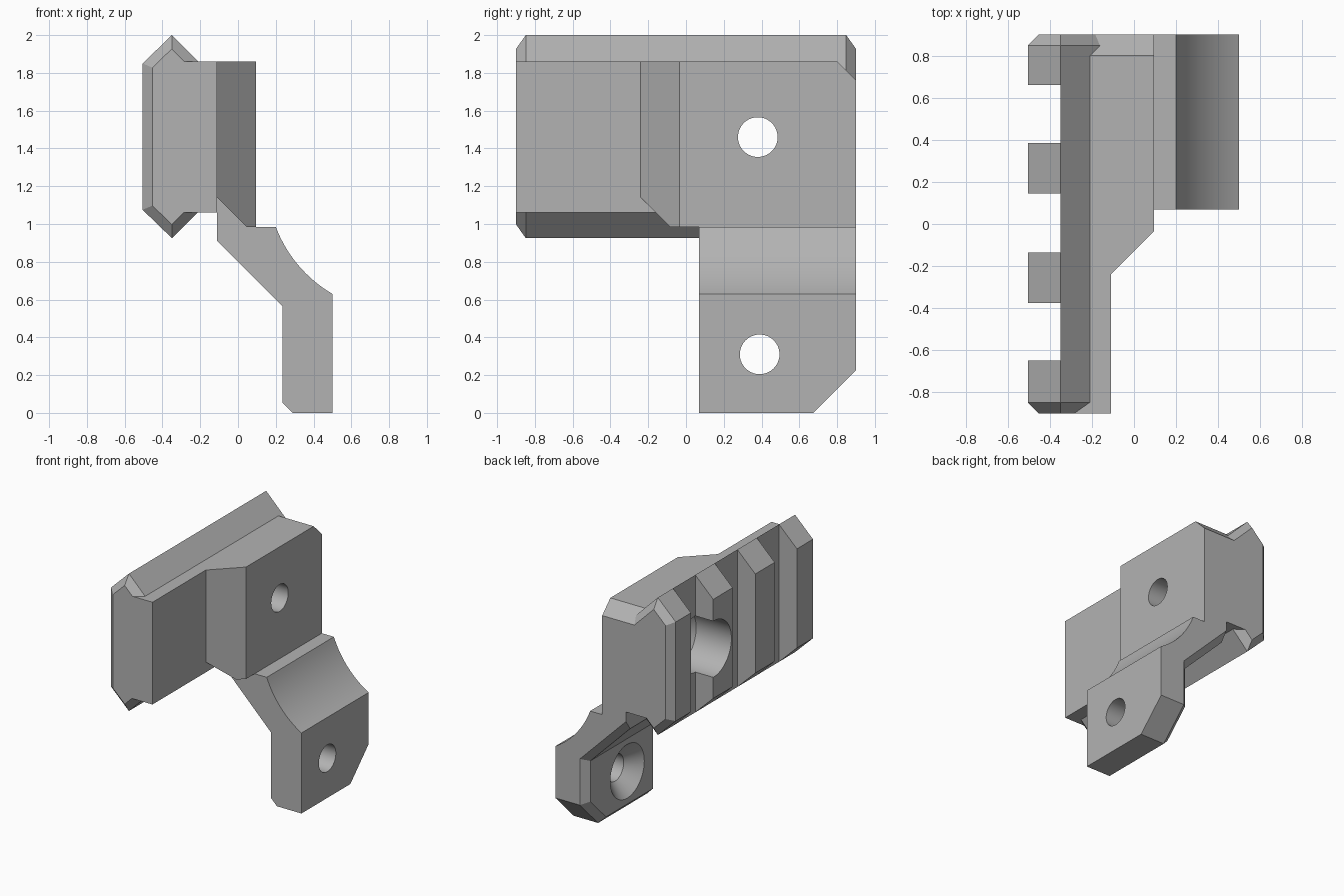
import bpy, bmesh, math
from mathutils import Vector, Matrix

cube = bpy.data.objects.get("Cube")
if cube:
    bpy.data.objects.remove(cube, do_unlink=True)

grey = bpy.data.materials.new("plain grey")
grey.use_nodes = True
colour = (0.45, 0.45, 0.45, 1)
grey.diffuse_color = colour
grey.node_tree.nodes["Principled BSDF"].inputs["Base Color"].default_value = colour


def finish(name, bm):
    bmesh.ops.recalc_face_normals(bm, faces=bm.faces)
    mesh = bpy.data.meshes.new(name)
    bm.to_mesh(mesh)
    bm.free()
    mesh.materials.append(grey)
    ob = bpy.data.objects.new(name, mesh)
    bpy.context.collection.objects.link(ob)
    return ob


def prism(points, axis, low, high):
    """Extrude a profile along y (points are x, z) or z (points are x, y)."""
    bm = bmesh.new()
    place = (lambda a, b: (a, low, b)) if axis == "y" else (lambda a, b: (a, b, low))
    face = bm.faces.new([bm.verts.new(place(*p)) for p in points])
    top = bmesh.ops.extrude_face_region(bm, geom=[face])["geom"]
    step = Vector((0, high - low, 0) if axis == "y" else (0, 0, high - low))
    bmesh.ops.translate(bm, vec=step, verts=[g for g in top if isinstance(g, bmesh.types.BMVert)])
    bmesh.ops.recalc_face_normals(bm, faces=bm.faces)
    return bm


def slice_off(bm, point, normal):
    """Remove everything on the normal side of a plane and cap the cut."""
    geom = bm.verts[:] + bm.edges[:] + bm.faces[:]
    cut = bmesh.ops.bisect_plane(bm, geom=geom, plane_co=point, plane_no=normal,
                                 clear_outer=True)["geom_cut"]
    bmesh.ops.edgenet_fill(bm, edges=[g for g in cut if isinstance(g, bmesh.types.BMEdge)])
    bmesh.ops.recalc_face_normals(bm, faces=bm.faces)


def chamfer(bm, edges, size):
    bmesh.ops.bevel(bm, geom=edges, offset=size, offset_type="OFFSET",
                    segments=1, profile=0.5, affect="EDGES")


def hole_cutter(name, profile, y, z):
    """Revolve (x, radius) points around an axis parallel to x."""
    bm = bmesh.new()
    verts = [bm.verts.new((x, r, 0)) for x, r in profile]
    edges = [bm.edges.new(pair) for pair in zip(verts, verts[1:])]
    bmesh.ops.spin(bm, geom=verts + edges, cent=(0, 0, 0), axis=(1, 0, 0),
                   angle=math.tau, steps=64)
    bmesh.ops.remove_doubles(bm, verts=bm.verts, dist=0.0005)
    bmesh.ops.transform(bm, matrix=Matrix.Translation((0, y, z)), verts=bm.verts)
    return finish(name, bm)


def combine(target, other, operation):
    mod = target.modifiers.new(other.name, "BOOLEAN")
    mod.operation = operation
    mod.solver = "EXACT"
    mod.object = other
    bpy.context.view_layer.objects.active = target
    bpy.ops.object.modifier_apply(modifier=mod.name)
    bpy.data.objects.remove(other, do_unlink=True)


BACK = 0.9

# Rail bar with chamfered ends
bm = prism([(-0.505, 1.075), (-0.505, 1.85), (-0.35, 2), (-0.11, 1.76),
            (-0.11, 1.165), (-0.35, 0.925)], "y", -BACK, BACK)
ends = [e for e in bm.edges if abs(e.verts[0].co.y - e.verts[1].co.y) < 0.01]
chamfer(bm, ends, 0.052)
body = finish("rail_mount", bm)

# Plate behind the rail, and the thicker clamp block with its ramped front
plate = prism([(-0.3, -BACK), (-0.11, -BACK), (-0.11, BACK), (-0.3, BACK)], "z", 1.06, 1.86)
block = prism([(-0.2, -0.24), (-0.11, -0.24), (0.095, -0.035), (0.095, BACK),
               (-0.2, BACK)], "z", 0.985, 1.86)
for part in (plate, block):
    slice_off(part, (0, 0.8, 1.86), (0, 1, 1))
slice_off(block, (-0.11, 0, 1.14), (-1, 0, -1))

# Offset arm with a concave shoulder
start, end = Vector((0.2, 0.985)), Vector((0.5, 0.63))
chord = end - start
sag = 0.04
radius = (chord.length ** 2 / 4 + sag ** 2) / (2 * sag)
out = Vector((-chord.y, chord.x)).normalized()
centre = (start + end) / 2 + out * (radius - sag)
half = math.asin(chord.length / 2 / radius)
shoulder = []
for i in range(17):
    a = half * (1 - i / 8)
    shoulder.append(tuple(centre - out * radius * math.cos(a)
                          + chord.normalized() * radius * math.sin(a)))
arm = prism([(-0.11, 1.2), (-0.11, 0.91), (0.235, 0.565), (0.235, 0), (0.5, 0)]
            + shoulder + [(0.05, 0.985), (0.05, 1.2)], "y", 0.07, BACK)
slice_off(arm, (0, 0.675, 0), (0, 1, -1))

# Chamfer the inner rim of the arm: slope, back, clipped corner and foot
rim = []
for e in arm.edges:
    a, b = (v.co for v in e.verts)
    inner = all(abs(p.x - 0.235) < 0.01 for p in (a, b))
    slope = all(abs(p.x + p.z - 0.8) < 0.01 for p in (a, b))
    on_front = a.y < 0.08 and b.y < 0.08
    crease = a.z > 0.5 and b.z > 0.5 and abs(a.y - b.y) > 0.1
    if (inner or slope) and not on_front and not crease:
        rim.append(e)
chamfer(arm, rim, 0.053)

for name, part in (("plate", plate), ("clamp_block", block), ("arm", arm)):
    combine(body, finish(name, part), "UNION")

# Cross slots between the rail teeth
for low, high in ((-0.65, -0.375), (-0.135, 0.145), (0.385, 0.66)):
    slot = prism([(-0.7, low), (-0.35, low), (-0.35, high), (-0.7, high)], "z", 0.8, 2.2)
    combine(body, finish("slot", slot), "DIFFERENCE")

# Countersunk screw holes
combine(body, hole_cutter("upper_hole", [(-0.7, 0), (-0.7, 0.22), (-0.2, 0.22), (-0.09, 0.105),
                                         (0.3, 0.105), (0.3, 0)], 0.38, 1.46), "DIFFERENCE")
combine(body, hole_cutter("lower_hole", [(0.135, 0), (0.135, 0.31), (0.34, 0.105),
                                         (0.7, 0.105), (0.7, 0)], 0.39, 0.31), "DIFFERENCE")

bpy.ops.object.select_all(action="DESELECT")
body.select_set(True)
bpy.context.view_layer.objects.active = body
bpy.ops.object.shade_smooth_by_angle(angle=math.radians(20))
